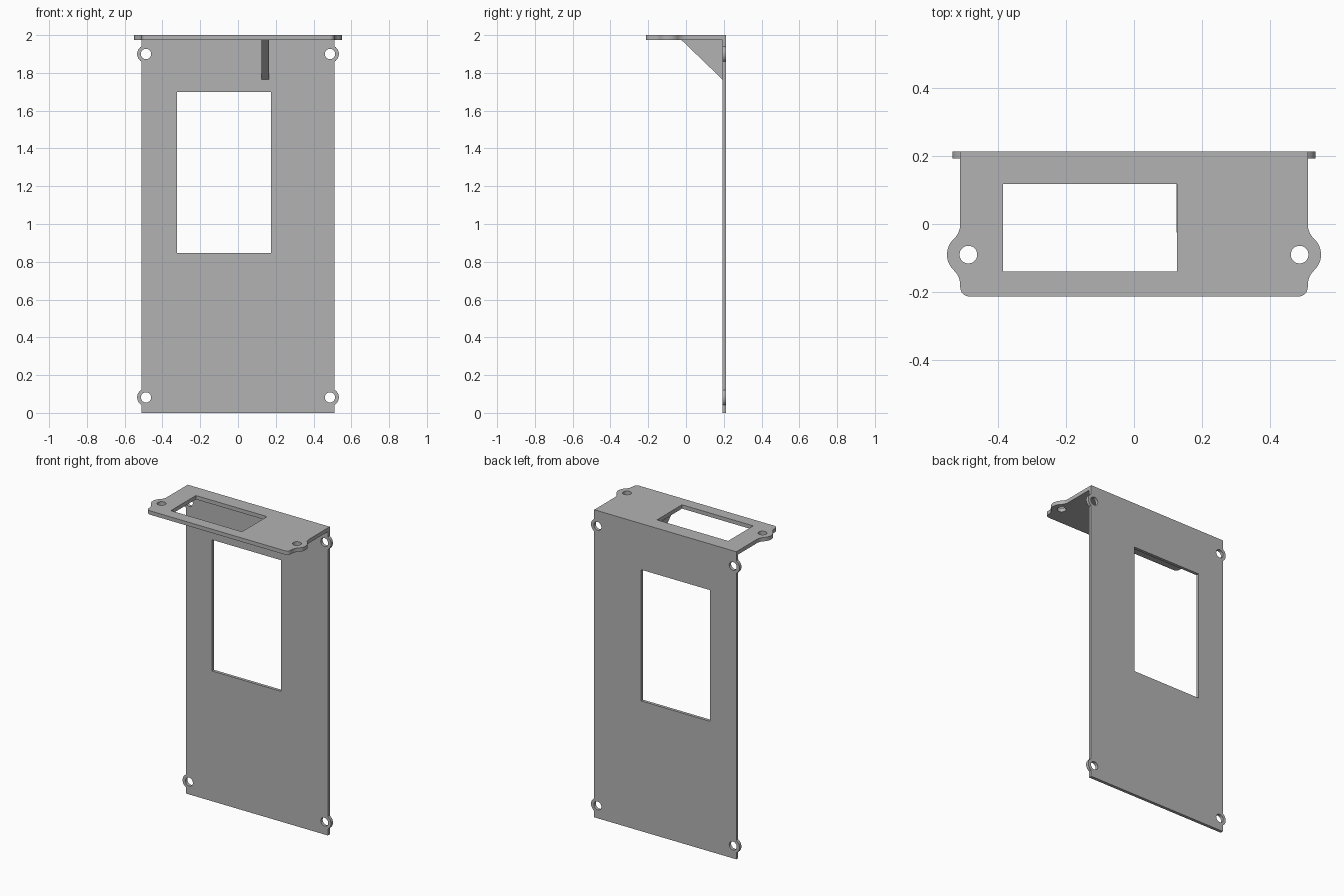
import bpy, bmesh, math
from mathutils import Matrix

cube = bpy.data.objects.get("Cube")
if cube:
    bpy.data.objects.remove(cube, do_unlink=True)

grey = bpy.data.materials.new("plain grey")
grey.use_nodes = True
COLOUR = (0.45, 0.45, 0.45, 1)
grey.diffuse_color = COLOUR
grey.node_tree.nodes["Principled BSDF"].inputs["Base Color"].default_value = COLOUR

HALF_W = 0.511      # half width of both plates
BACK = 0.213        # rear face
EAR_X = 0.487       # screw hole offset
SHEET = 0.02        # back plate thickness
TOP = 0.025         # top plate thickness


def arc(cx, cy, r, start, end, steps=12):
    """Points on an arc, angles in degrees."""
    angles = [math.radians(start + (end - start) * i / steps) for i in range(steps + 1)]
    return [(cx + r * math.cos(a), cy + r * math.sin(a)) for a in angles]


def circle(cx, cy, r):
    return arc(cx, cy, r, 0, 360, 32)[:-1]


def rect(x0, x1, y0, y1):
    return [(x0, y0), (x1, y0), (x1, y1), (x0, y1)]


def mirrored(right_side):
    """Close a right-hand outline with its mirror image."""
    return right_side + [(-x, y) for x, y in reversed(right_side)]


def plate(name, loops, thickness, matrix):
    """Flat sheet from an outline and its holes, centred on its thickness."""
    curve = bpy.data.curves.new(name, 'CURVE')
    curve.dimensions, curve.fill_mode = '2D', 'BOTH'
    curve.extrude = thickness / 2
    for loop in loops:
        spline = curve.splines.new('POLY')
        spline.points.add(len(loop) - 1)
        for point, (x, y) in zip(spline.points, loop):
            point.co = (x, y, 0, 1)
        spline.use_cyclic_u = True
    obj = bpy.data.objects.new(name, curve)
    bpy.context.collection.objects.link(obj)
    bpy.ops.object.select_all(action='DESELECT')
    obj.select_set(True)
    bpy.context.view_layer.objects.active = obj
    bpy.ops.object.convert(target='MESH')
    obj = bpy.context.object
    obj.name = name
    # Weld the caps to the rim and move into place
    bm = bmesh.new()
    bm.from_mesh(obj.data)
    bmesh.ops.remove_doubles(bm, verts=bm.verts, dist=1e-5)
    bmesh.ops.transform(bm, matrix=matrix, verts=bm.verts)
    bmesh.ops.recalc_face_normals(bm, faces=bm.faces)
    bm.to_mesh(obj.data)
    bm.free()
    obj.data.materials.clear()
    obj.data.materials.append(grey)
    bpy.ops.object.shade_smooth_by_angle(angle=math.radians(30))
    return obj


# Back plate: tall sheet with four round screw ears and a window
EAR_R = 0.047
ear_angle = math.degrees(math.acos((HALF_W - EAR_X) / EAR_R))
ear_heights = (0.082, 1.90)
side = [(HALF_W, 0)]
for z in ear_heights:
    side += arc(EAR_X, z, EAR_R, -ear_angle, ear_angle)
side.append((HALF_W, 2 - TOP))
holes = [circle(s * EAR_X, z, 0.027) for s in (-1, 1) for z in ear_heights]
upright = Matrix.Translation((0, BACK - SHEET / 2, 0)) @ Matrix.Rotation(math.pi / 2, 4, 'X')
plate("back_plate", [mirrored(side), rect(-0.323, 0.175, 0.847, 1.70)] + holes,
      SHEET, upright)

# Top plate: rounded front corners, blended screw ears and a window
LOBE_Y, LOBE_R, BLEND_R, CORNER = -0.09, 0.063, 0.06, 0.027
blend_x = HALF_W + BLEND_R
rise = math.sqrt((LOBE_R + BLEND_R) ** 2 - (blend_x - EAR_X) ** 2)
lobe = math.degrees(math.atan2(rise, blend_x - EAR_X))
side = arc(HALF_W - CORNER, -BACK + CORNER, CORNER, -90, 0, 8)
side += arc(blend_x, LOBE_Y - rise, BLEND_R, 180, 180 - lobe)
side += arc(EAR_X, LOBE_Y, LOBE_R, -lobe, lobe)[1:]
side += arc(blend_x, LOBE_Y + rise, BLEND_R, 180 + lobe, 180)[1:]
side.append((HALF_W, BACK))
holes = [circle(s * EAR_X, LOBE_Y, 0.026) for s in (-1, 1)]
plate("top_plate", [mirrored(side), rect(-0.385, 0.127, -0.14, 0.117)] + holes,
      TOP, Matrix.Translation((0, 0, 2 - TOP / 2)))

# Triangular gusset under the top plate
front = BACK - SHEET
triangle = [(front, 1.765), (front, 2 - TOP), (-0.025, 2 - TOP)]
sideways = Matrix(((0, 0, 1, 0.145), (1, 0, 0, 0), (0, 1, 0, 0), (0, 0, 0, 1)))
plate("gusset", [triangle], 0.04, sideways)
